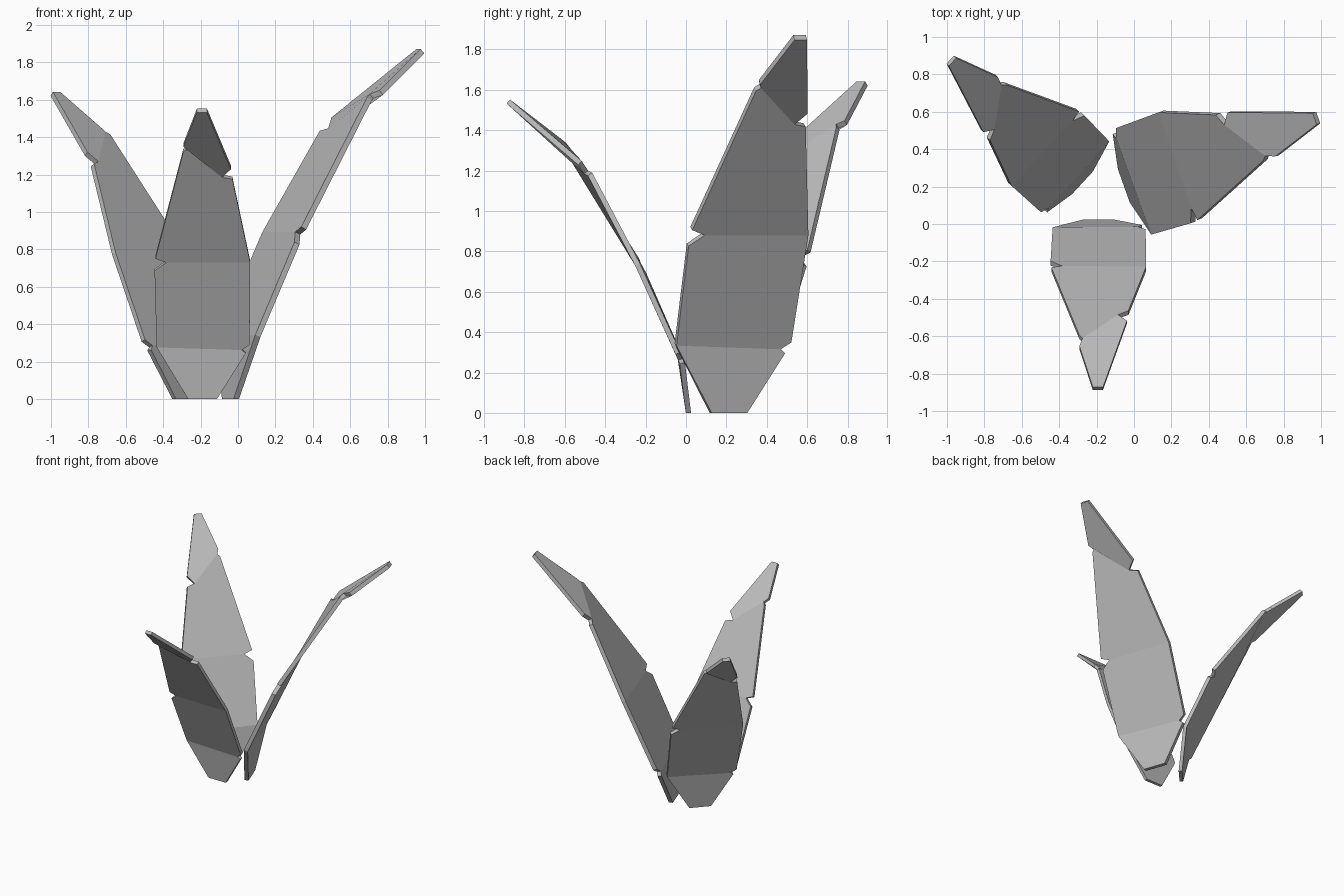
import bpy, bmesh, math
from mathutils import Vector

cube = bpy.data.objects.get("Cube")
if cube:
    bpy.data.objects.remove(cube)

# Single grey material
grey = bpy.data.materials.new("leaf grey")
grey.use_nodes = True
COLOUR = (0.5, 0.5, 0.5, 1)
grey.diffuse_color = COLOUR
grey.node_tree.nodes["Principled BSDF"].inputs["Base Color"].default_value = COLOUR

THICK = 0.026
ROOT = Vector((-0.19, 0.012, 0))

# Named outline points of the leaf's middle surface, with its torn notches
POINTS = {
    "base_l": (-.267, .012, 0), "base_r": (-.112, .012, 0),
    "low_r": (.042, -.018, .247), "low_notch": (.02, -.027, .265),
    "low_l": (-.435, -.03, .28), "belly_r": (.062, -.04, .295),
    "mid_r": (.065, -.24, .735), "mid_l": (-.446, -.21, .69),
    "mid_notch": (-.385, -.235, .735), "mid_l2": (-.442, -.243, .757),
    "high_r": (-.03, -.475, 1.182), "high_notch": (-.085, -.495, 1.192),
    "high_l": (-.292, -.605, 1.33), "top_notch": (-.275, -.62, 1.342),
    "tip_base_l": (-.292, -.66, 1.358), "tip_base_r": (-.038, -.525, 1.238),
    "tip_r": (-.166, -.88, 1.542), "tip_l": (-.22, -.88, 1.542),
}

# Four panels, folded along the creases between them
PANELS = [
    "base_l base_r low_r low_notch low_l",
    "low_l low_notch belly_r mid_r mid_notch mid_l",
    "mid_notch mid_r high_r high_notch top_notch high_l mid_l2",
    "top_notch high_notch tip_base_r tip_r tip_l tip_base_l",
]


def leaf_mesh():
    """Folded sheet, thickened evenly to both sides with a flat foot."""
    bm = bmesh.new()
    mid = {n: bm.verts.new(Vector(p) - ROOT) for n, p in POINTS.items()}
    sheet = [bm.faces.new([mid[n] for n in p.split()]) for p in PANELS]
    bm.normal_update()
    rim = [(e.verts[0], e.verts[1]) for e in bm.edges if e.is_boundary]
    outer, inner = {}, {}
    for v in list(mid.values()):
        step = v.normal.copy()
        if v.co.z < 0.01:
            step.z = 0
        step *= THICK / 2
        outer[v] = bm.verts.new(v.co + step)
        inner[v] = bm.verts.new(v.co - step)
    for f in sheet:
        loop = list(f.verts)
        bm.faces.new([outer[v] for v in loop])
        bm.faces.new([inner[v] for v in reversed(loop)])
    for a, b in rim:
        bm.faces.new((outer[a], outer[b], inner[b], inner[a]))
    bmesh.ops.delete(bm, geom=list(mid.values()), context="VERTS")
    bmesh.ops.recalc_face_normals(bm, faces=bm.faces[:])
    mesh = bpy.data.meshes.new("leaf")
    bm.to_mesh(mesh)
    bm.free()
    mesh.materials.append(grey)
    return mesh


# Three copies, turned about the centre and scaled
mesh = leaf_mesh()
for name, place, turn, size in (
        ("front_leaf", ROOT, 0, 1),
        ("left_leaf", (-.04, .21, 0), 109.5, 1.206),
        ("right_back_leaf", (-.285, .23, 0), -132.7, 1.058)):
    leaf = bpy.data.objects.new(name, mesh)
    leaf.location = place
    leaf.rotation_euler.z = math.radians(turn)
    leaf.scale = (size, size, size)
    bpy.context.collection.objects.link(leaf)
